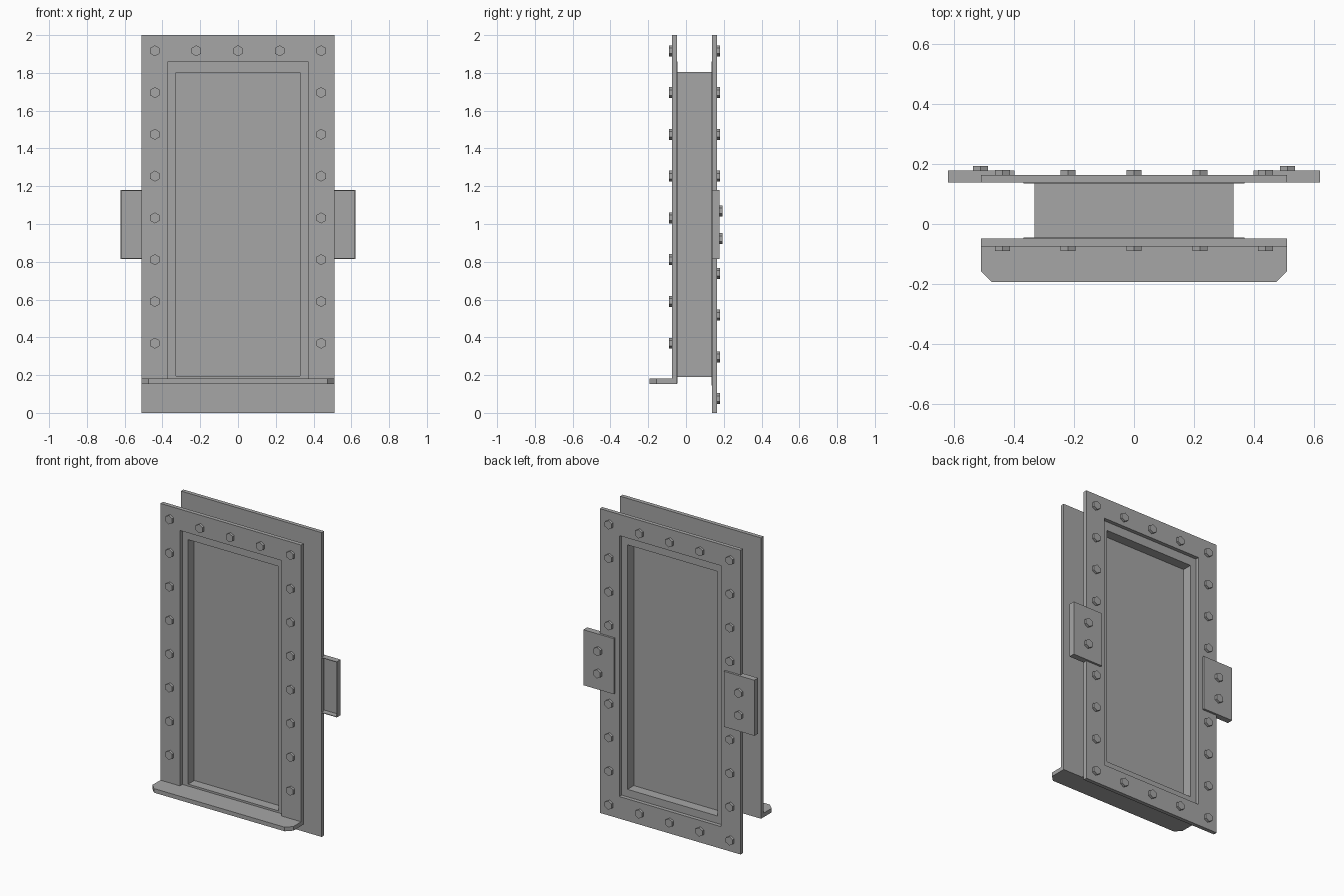
import bpy, bmesh, math
from mathutils import Matrix

if "Cube" in bpy.data.objects:
    bpy.data.objects.remove(bpy.data.objects["Cube"])

grey = bpy.data.materials.new("steel_grey")
grey.diffuse_color = (0.38, 0.38, 0.38, 1)
grey.use_nodes = True
grey.node_tree.nodes["Principled BSDF"].inputs["Base Color"].default_value = grey.diffuse_color


def finish(name, bm):
    bmesh.ops.recalc_face_normals(bm, faces=bm.faces)
    me = bpy.data.meshes.new(name)
    bm.to_mesh(me)
    bm.free()
    me.materials.append(grey)
    ob = bpy.data.objects.new(name, me)
    bpy.context.collection.objects.link(ob)
    return ob


def box(name, x0, x1, y0, y1, z0, z1):
    bm = bmesh.new()
    m = Matrix.Translation(((x0 + x1) / 2, (y0 + y1) / 2, (z0 + z1) / 2))
    m = m @ Matrix.Diagonal((x1 - x0, y1 - y0, z1 - z0, 1))
    bmesh.ops.create_cube(bm, size=1, matrix=m)
    return finish(name, bm)


def ring(name, outer, inner, y0, y1):
    """Rectangular frame; rectangles are (x0, x1, z0, z1)."""
    bm = bmesh.new()
    loops = []
    for y in (y0, y1):
        for x0, x1, z0, z1 in (outer, inner):
            loops.append([bm.verts.new((x, y, z)) for x, z in
                          ((x0, z0), (x1, z0), (x1, z1), (x0, z1))])
    of, inf, ob, inb = loops
    for a, b in ((of, inf), (ob, inb), (of, ob), (inf, inb)):
        for i in range(4):
            j = (i + 1) % 4
            bm.faces.new((a[i], a[j], b[j], b[i]))
    return finish(name, bm)


def bolts(name, spots, y0, y1):
    """Hexagonal bolt heads lying along y, points up."""
    bm = bmesh.new()
    for x, z in spots:
        m = (Matrix.Translation((x, (y0 + y1) / 2, z))
             @ Matrix.Rotation(math.pi / 2, 4, 'X') @ Matrix.Rotation(math.pi / 2, 4, 'Z'))
        n = len(bm.verts)
        bmesh.ops.create_cone(bm, cap_ends=True, segments=6, radius1=0.029,
                              radius2=0.029, depth=abs(y1 - y0), matrix=m)
        # point the hexagon up
        bm.verts.ensure_lookup_table()
        vs = bm.verts[n:]
        if max(v.co.z for v in vs) - z < 0.028:
            bmesh.ops.rotate(bm, verts=vs, cent=(x, 0, z),
                             matrix=Matrix.Rotation(math.pi / 6, 3, 'Y'))
    return finish(name, bm)


W, OPEN, CORE, T = 0.512, 0.37, 0.332, 0.004
YF0, YF1, YB0, YB1 = -0.075, -0.048, 0.138, 0.164

# front and back frame plates
ring("front_frame", (-W, W, 0.155, 2), (-OPEN, OPEN, 0.18, 1.86), YF0, YF1)
ring("back_frame", (-W, W, 0, 2), (-OPEN, OPEN, 0.145, 1.86), YB0, YB1)

# thin ledges closing the gap between frames and core
hole = (-CORE + T, CORE - T, 0.19 + T, 1.805 - T)
ring("front_ledge", (-OPEN, OPEN, 0.155, 1.86), hole, YF1 - 0.001, YF1 + 0.003)
ring("back_ledge", (-OPEN, OPEN, 0.145, 1.86), hole, YB0 - 0.003, YB0 + 0.001)

# core walls and recessed door panel
ring("core_walls", (-CORE, CORE, 0.19, 1.805), hole, YF1, YB0)
box("door_panel", -CORE + T, CORE - T, 0.014, 0.074, 0.19 + T, 1.805 - T)

# sill with chamfered front corners
bm = bmesh.new()
pts = [(-W, YF1), (-W, -0.157), (-0.475, -0.194), (0.475, -0.194), (W, -0.157), (W, YF1)]
face = bm.faces.new([bm.verts.new((x, y, 0.154)) for x, y in pts])
up = bmesh.ops.extrude_face_region(bm, geom=[face])
bmesh.ops.translate(bm, vec=(0, 0, 0.027),
                    verts=[v for v in up["geom"] if isinstance(v, bmesh.types.BMVert)])
finish("sill", bm)

# frame bolts
STEP, TOP = 0.2212, 1.917
row = [-0.44, -0.22, 0, 0.22, 0.44]
front = [(x, TOP) for x in row]
front += [(s * 0.44, TOP - STEP * i) for s in (-1, 1) for i in range(1, 8)]
bolts("front_bolts", front, YF0 - 0.016, YF0 + 0.002)
back = [(x, z) for x in row for z in (TOP, 0.075)]
back += [(s * 0.44, z) for s in (-1, 1) for i in range(1, 4)
         for z in (TOP - STEP * i, 0.075 + STEP * i)]
bolts("back_bolts", back, YB1 - 0.002, YB1 + 0.016)

# hollow side brackets, open towards the front
for side, s in (("left", -1), ("right", 1)):
    x0, x1 = sorted((s * 0.4, s * 0.622))
    ring(side + "_bracket_rim", (x0, x1, 0.815, 1.18),
         (x0 + T, x1 - T, 0.815 + T, 1.18 - T), YB0, 0.178)
    box(side + "_bracket_plate", x0, x1, 0.174, 0.178, 0.815, 1.18)
    bolts(side + "_bracket_bolts", [(s * 0.513, 1.07), (s * 0.513, 0.923)], 0.176, 0.194)
